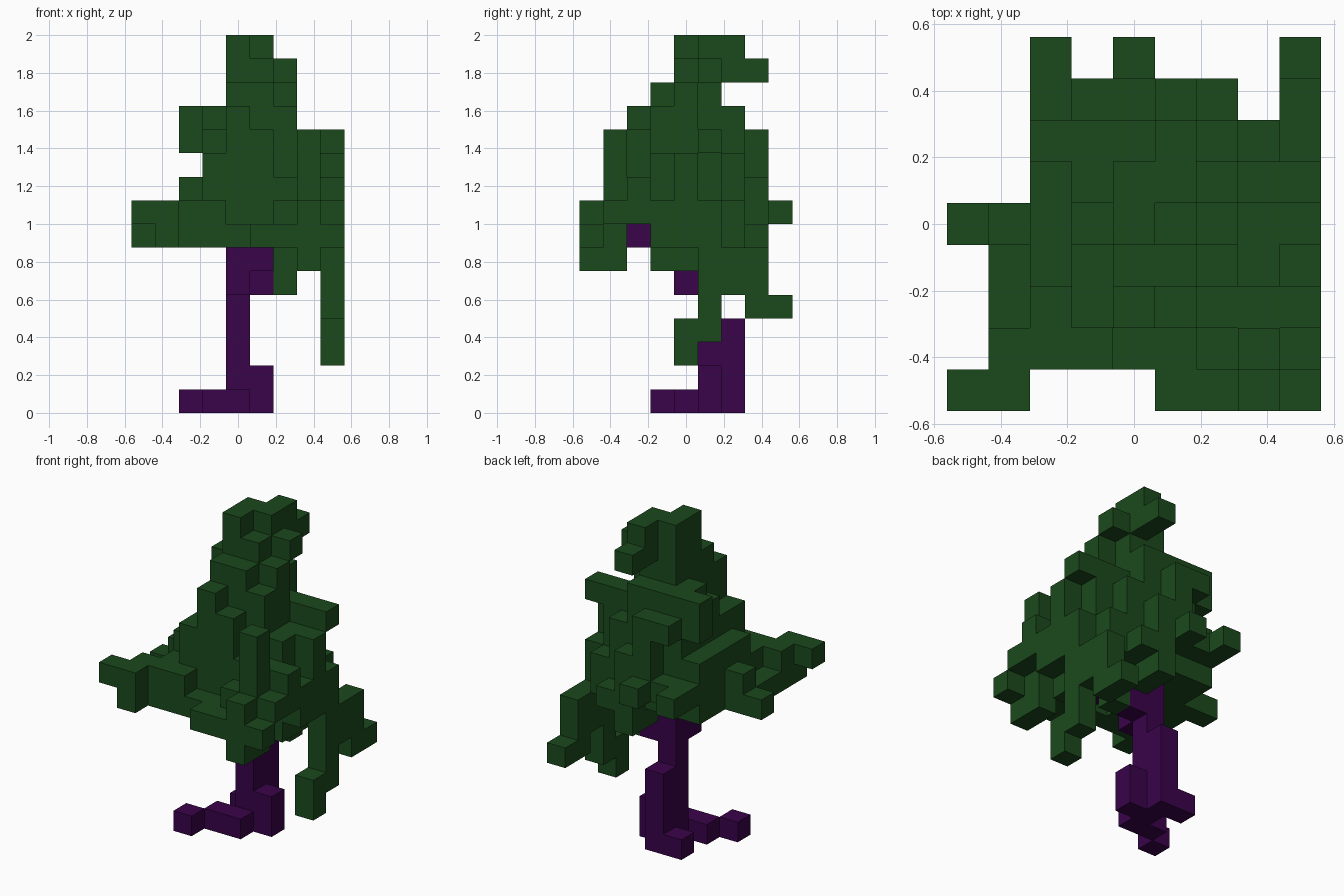
import bpy
import bmesh
from mathutils import Vector

cube = bpy.data.objects.get("Cube")
if cube:
    bpy.data.objects.remove(cube, do_unlink=True)

S = 0.125                                # block size
ORIGIN = Vector((-0.5625, -0.5625, 0))   # corner of the block grid
parts = {}                               # part name -> set of blocks


def tier(part, xs, ys, zs):
    """Fill a box of blocks, ends included."""
    parts.setdefault(part, set()).update(
        (x, y, z)
        for x in range(xs[0], xs[1] + 1)
        for y in range(ys[0], ys[1] + 1)
        for z in range(zs[0], zs[1] + 1))


def grow(part, start, *moves):
    """Grow a one-block-thick branch from start along straight moves."""
    pos = list(start)
    own = parts.setdefault(part, set())
    own.add(tuple(pos))
    for axis, length in moves:
        for _ in range(abs(length)):
            pos["xyz".index(axis)] += 1 if length > 0 else -1
            own.add(tuple(pos))


def material(name, rgb):
    mat = bpy.data.materials.new(name)
    mat.use_nodes = True
    color = (*rgb, 1)
    mat.diffuse_color = color
    bsdf = mat.node_tree.nodes["Principled BSDF"]
    bsdf.inputs["Base Color"].default_value = color
    bsdf.inputs["Roughness"].default_value = 0.9
    return mat


def build(name, mat, own, solid):
    """Make one mesh from the exposed sides of a part's blocks."""
    bm = bmesh.new()
    for cell in own:
        for axis in range(3):
            for sign in (-1, 1):
                step = Vector((0, 0, 0))
                step[axis] = sign
                if tuple(int(c + s) for c, s in zip(cell, step)) in solid:
                    continue
                u, v = Vector((0, 0, 0)), Vector((0, 0, 0))
                u[(axis + 1) % 3] = 0.5
                v[(axis + 2) % 3] = 0.5 * sign
                mid = Vector(cell) + Vector((0.5, 0.5, 0.5)) + step * 0.5
                corners = (mid - u - v, mid + u - v, mid + u + v, mid - u + v)
                bm.faces.new([bm.verts.new(ORIGIN + p * S) for p in corners])
    bmesh.ops.remove_doubles(bm, verts=bm.verts, dist=0.001)
    # Merge coplanar sides into clean flat faces
    bmesh.ops.dissolve_limit(bm, angle_limit=0.01, verts=bm.verts, edges=bm.edges)
    mesh = bpy.data.meshes.new(name)
    bm.to_mesh(mesh)
    bm.free()
    mesh.materials.append(mat)
    bpy.context.collection.objects.link(bpy.data.objects.new(name, mesh))


# Trunk, its forks under the crown, and the roots
grow("trunk", (4, 5, 0), ("z", 6), ("y", -1), ("z", -1))
grow("trunk", (4, 6, 0), ("z", 3))
grow("trunk", (5, 5, 5), ("z", 1), ("y", -1), ("z", 1), ("y", -2))
grow("roots", (5, 5, 0), ("z", 1))
grow("roots", (4, 4, 0), ("x", -1))
grow("roots", (2, 3, 0))
grow("roots", (3, 6, 0))

# Solid core of the crown, widening downwards
tier("crown", (4, 5), (4, 5), (13, 14))
tier("crown", (4, 5), (3, 6), (11, 12))
tier("crown", (3, 5), (2, 6), (9, 10))
tier("crown", (6, 7), (3, 5), (9, 10))
tier("crown", (2, 7), (2, 6), (8, 8))
tier("crown", (2, 7), (3, 6), (7, 7))

# Tip of the crown
grow("crown_tip", (4, 4, 15), ("y", 1), ("x", 1), ("y", 1), ("z", -1), ("y", 1))
grow("crown_tip", (6, 5, 14))
grow("crown_tip", (6, 4, 13), ("z", -1), ("y", -1))
grow("crown_tip", (4, 3, 13), ("x", 1))

# Leaf clumps on the upper crown
grow("upper_leaves", (5, 2, 11), ("x", -1), ("z", 1))
grow("upper_leaves", (2, 6, 11), ("z", 1), ("x", 3))
grow("upper_leaves", (3, 4, 11), ("y", 2))
grow("upper_leaves", (3, 5, 12))
grow("upper_leaves", (6, 3, 11), ("y", 2), ("x", 2))
grow("upper_leaves", (3, 7, 11), ("x", 1), ("z", -2), ("x", 1))

# Leaf clumps around the lower crown
grow("lower_leaves", (8, 4, 9), ("z", 1))
grow("lower_leaves", (6, 6, 10), ("z", -1))
grow("lower_leaves", (6, 2, 9), ("x", 2))
grow("lower_leaves", (2, 3, 9), ("y", 3))
grow("lower_leaves", (8, 1, 8), ("y", 4))
grow("lower_leaves", (8, 3, 7), ("y", 2))
grow("lower_leaves", (2, 8, 8), ("y", -1), ("x", 3), ("z", -2), ("y", -1))
grow("lower_leaves", (6, 7, 7))
grow("lower_leaves", (4, 8, 8))
grow("lower_leaves", (7, 3, 6), ("y", 1))
grow("lower_leaves", (6, 5, 6), ("z", -1))

# Branch across the front
grow("front_branch", (3, 1, 8), ("x", -2), ("z", -1), ("x", 6), ("y", -1), ("x", -2))
grow("front_branch", (7, 0, 8), ("z", -2), ("y", 1))
grow("front_branch", (7, 1, 8), ("z", 3))
grow("front_branch", (6, 1, 8))
grow("front_branch", (8, 0, 7))

# Branches reaching to -x and the ledge between them
grow("side_branch", (0, 0, 8), ("x", 1), ("z", -1))
grow("side_branch", (1, 4, 8), ("z", -1), ("x", -1))
tier("side_branch", (1, 3), (2, 3), (7, 7))

# Branches hanging on the +x side
grow("hanging_branches", (8, 5, 6), ("z", -3), ("y", -1), ("z", -1))
grow("hanging_branches", (8, 6, 6), ("y", 1), ("z", -2), ("y", 1))
grow("hanging_branches", (8, 6, 5))

green = material("leaf_green", (0.0105, 0.067, 0.0118))
purple = material("bark_purple", (0.041, 0.001, 0.067))

# Each block belongs to the first part that claims it
solid = set().union(*parts.values())
used = set()
for name, blocks in parts.items():
    mat = purple if name in ("trunk", "roots") else green
    build(name, mat, blocks - used, solid)
    used |= blocks
